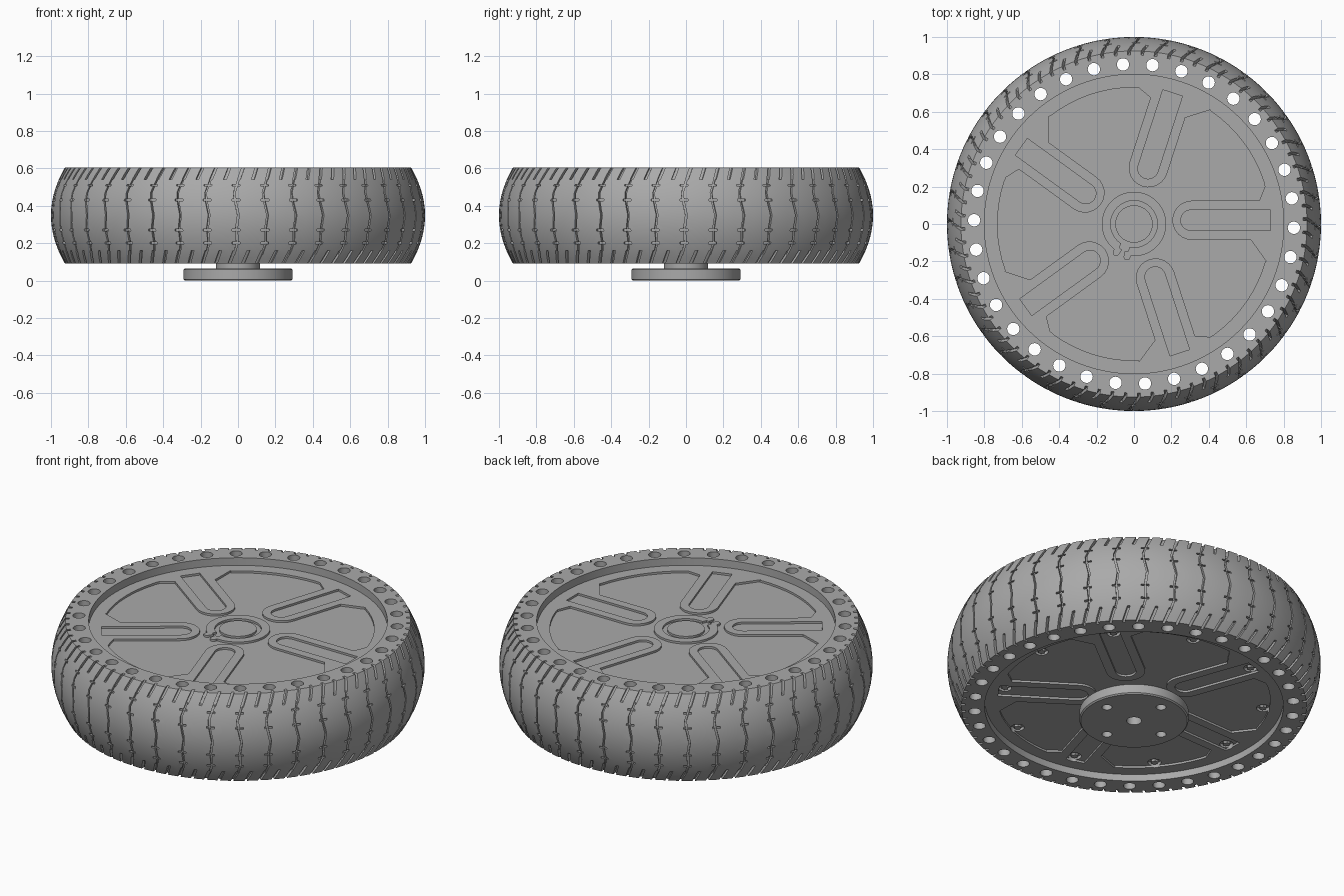
import bpy, bmesh
from math import sin, cos, pi, radians, hypot, atan2

if "Cube" in bpy.data.objects:
    bpy.data.objects.remove(bpy.data.objects["Cube"])

TAU = 2 * pi
Z_LOW, Z_HIGH, Z_MID = 0.09, 0.605, 0.348

grey = bpy.data.materials.new("plain_grey")
grey.use_nodes = True
colour = (0.4, 0.4, 0.4, 1)
grey.diffuse_color = colour
grey.node_tree.nodes["Principled BSDF"].inputs["Base Color"].default_value = colour


def finish(name, bm):
    bmesh.ops.recalc_face_normals(bm, faces=bm.faces)
    mesh = bpy.data.meshes.new(name)
    bm.to_mesh(mesh)
    bm.free()
    mesh.materials.append(grey)
    ob = bpy.data.objects.new(name, mesh)
    bpy.context.collection.objects.link(ob)
    return ob


def smooth(ob):
    bpy.ops.object.select_all(action='DESELECT')
    ob.select_set(True)
    bpy.context.view_layer.objects.active = ob
    bpy.ops.object.shade_smooth_by_angle(angle=radians(30))


def cut(ob, bm):
    """Subtract the solids in bm from ob, then drop the cutter."""
    cutter = finish("cutter", bm)
    cutter.hide_render = True
    mod = ob.modifiers.new("cut", 'BOOLEAN')
    mod.operation, mod.solver, mod.object = 'DIFFERENCE', 'MANIFOLD', cutter
    bpy.ops.object.select_all(action='DESELECT')
    bpy.context.view_layer.objects.active = ob
    ob.select_set(True)
    bpy.ops.object.modifier_apply(modifier="cut")
    bpy.data.objects.remove(cutter)


def prism(bm, points, z0, z1):
    low = [bm.verts.new((x, y, z0)) for x, y in points]
    high = [bm.verts.new((x, y, z1)) for x, y in points]
    n = len(points)
    bm.faces.new(low[::-1])
    bm.faces.new(high)
    for i in range(n):
        j = (i + 1) % n
        bm.faces.new((low[i], low[j], high[j], high[i]))


def revolve(bm, profile, segments, closed=True):
    """Spin an (r, z) profile that forms a closed loop round the axle."""
    rings = [[bm.verts.new((r * cos(TAU * s / segments), r * sin(TAU * s / segments), z))
              for r, z in profile] for s in range(segments)]
    for s in range(segments):
        a, b = rings[s], rings[(s + 1) % segments]
        for i in range(len(profile)):
            j = (i + 1) % len(profile)
            bm.faces.new((a[i], b[i], b[j], a[j]))


def arc(cx, cy, r, start, end, n):
    return [(cx + r * cos(radians(start + (end - start) * i / n)),
             cy + r * sin(radians(start + (end - start) * i / n))) for i in range(n + 1)]


def circle(cx, cy, r, n=24):
    return arc(cx, cy, r, 0, 360, n)[:-1]


def turn(points, degrees):
    c, s = cos(radians(degrees)), sin(radians(degrees))
    return [(x * c - y * s, x * s + y * c) for x, y in points]


def tyre_radius(z):
    return 1 - 0.075 * ((z - Z_MID) / 0.2575) ** 2


def groove(bm, path, offset, width, depth):
    """Sink a channel into the tread along (angle, z) points."""
    da, dz = width
    rows = []
    for a, z in path:
        row = []
        for side, lift in ((-1, -depth), (1, -depth), (1, 0.03), (-1, 0.03)):
            r, t = tyre_radius(z) + lift, offset + a + side * da
            row.append(bm.verts.new((r * cos(t), r * sin(t), z + side * dz)))
        rows.append(row)
    bm.faces.new(rows[0])
    bm.faces.new(rows[-1])
    for p, q in zip(rows, rows[1:]):
        for i in range(4):
            j = (i + 1) % 4
            bm.faces.new((p[i], p[j], q[j], q[i]))


# Tyre body
bm = bmesh.new()
ROWS = 14
zs = [Z_LOW + (Z_HIGH - Z_LOW) * i / ROWS for i in range(ROWS + 1)]
revolve(bm, [(tyre_radius(z), z) for z in zs] + [(0.8, Z_HIGH), (0.8, Z_LOW)], 120)
tyre = finish("tyre", bm)

# Tread: wavy lines, short cross bars and slanted shoulder slots
PITCH, COUNT = TAU / 40, 40
wave = [(0.02, 0.56), (-0.01, 0.47), (-0.006, 0.43), (0.012, 0.35),
        (0.002, 0.28), (0.006, 0.2), (-0.012, 0.14)]
lines, bars, slots = bmesh.new(), bmesh.new(), bmesh.new()
for k in range(COUNT):
    t = k * PITCH - 0.01
    groove(lines, wave, t, (0.005, 0), 0.015)
    for z in (0.51, 0.43, 0.27, 0.2):
        groove(bars, [(-0.022, z), (0.022, z)], t, (0, 0.005), 0.015)
    for shift in (0, PITCH / 2):
        groove(slots, [(0.015, 0.54), (0.05, 0.63)], t + shift, (0.008, 0), 0.02)
        groove(slots, [(-0.05, 0.07), (-0.01, 0.16)], t + shift, (0.008, 0), 0.02)
for cutter in (lines, bars, slots):
    cut(tyre, cutter)

# Ring of holes through the tyre
bm = bmesh.new()
for k in range(34):
    a = radians(-1.35) + k * TAU / 34
    prism(bm, circle(0.855 * cos(a), 0.855 * sin(a), 0.033), 0, 0.7)
cut(tyre, bm)
smooth(tyre)

# Wheel disc with a star shaped pocket and five slots on each face
TOP, BOTTOM, STEP = 0.56, 0.13, 0.012
bm = bmesh.new()
prism(bm, circle(0, 0, 0.801, 120), BOTTOM, TOP)
disc = finish("wheel_disc", bm)
sector = ([(0.707, -0.2), (0.625, -0.085)] + arc(0.31, 0.02, 0.105, -90, -270, 12)
          + [(0.67, 0.125), (0.70, 0.2)] + arc(0, 0, 0.73, 18, 56, 8))
slot = arc(0.305, 0.02, 0.055, 270, 90, 12) + [(0.73, 0.075), (0.73, -0.035)]
for first, z0, z1 in ((0, TOP - STEP, TOP + 0.1), (38, BOTTOM - 0.1, BOTTOM + STEP)):
    bm = bmesh.new()
    star = []
    for k in range(5):
        star += turn(sector, first + 72 * k)
        prism(bm, turn(slot, first + 72 * k), z0, z1)
    prism(bm, star, z0, z1)
    cut(disc, bm)

# Bolt recesses on the underside
bm = bmesh.new()
bolts = [turn([(0.7, 0)], 5 + 36 * k)[0] for k in range(10)]
for x, y in bolts:
    prism(bm, circle(x, y, 0.036), BOTTOM - 0.1, BOTTOM + 0.03)
cut(disc, bm)
smooth(disc)
bm = bmesh.new()
for x, y in bolts:
    prism(bm, circle(x, y, 0.02, 6), BOTTOM + 0.01, BOTTOM + 0.035)
finish("bolts", bm)

# Centre collar with its split tail, and the axle cap ring
FLOOR = TOP - STEP
bm = bmesh.new()
revolve(bm, [(0.125, FLOOR - 0.01), (0.172, FLOOR - 0.01), (0.172, TOP), (0.125, TOP)], 64)
collar = finish("centre_collar", bm)
bm = bmesh.new()
prism(bm, turn([(0.1, -0.025), (0.2, -0.025), (0.2, 0.025), (0.1, 0.025)], 248), 0.5, 0.6)
cut(collar, bm)
smooth(collar)
bm = bmesh.new()
for a in (238, 258):
    prism(bm, turn(arc(0.18, 0, 0.018, -90, 90, 8) + [(0.15, 0.018), (0.15, -0.018)], a),
          FLOOR - 0.01, TOP)
smooth(finish("collar_tails", bm))
bm = bmesh.new()
prism(bm, circle(0, 0, 0.1, 48), FLOOR - 0.01, TOP)
smooth(finish("axle_cap", bm))

# Hub neck and mounting flange below the disc
bm = bmesh.new()
prism(bm, circle(0, 0, 0.118, 48), 0.05, BOTTOM + 0.03)
smooth(finish("hub_neck", bm))
bm = bmesh.new()
revolve(bm, [(0.04, 0.065), (0.285, 0.065), (0.292, 0.058), (0.292, 0.007),
             (0.285, 0), (0.04, 0)], 64)
flange = finish("mounting_flange", bm)
bm = bmesh.new()
for k in range(4):
    x, y = turn([(0.205, 0)], 5 + 90 * k)[0]
    prism(bm, circle(x, y, 0.027), -0.05, 0.1)
cut(flange, bm)
smooth(flange)
